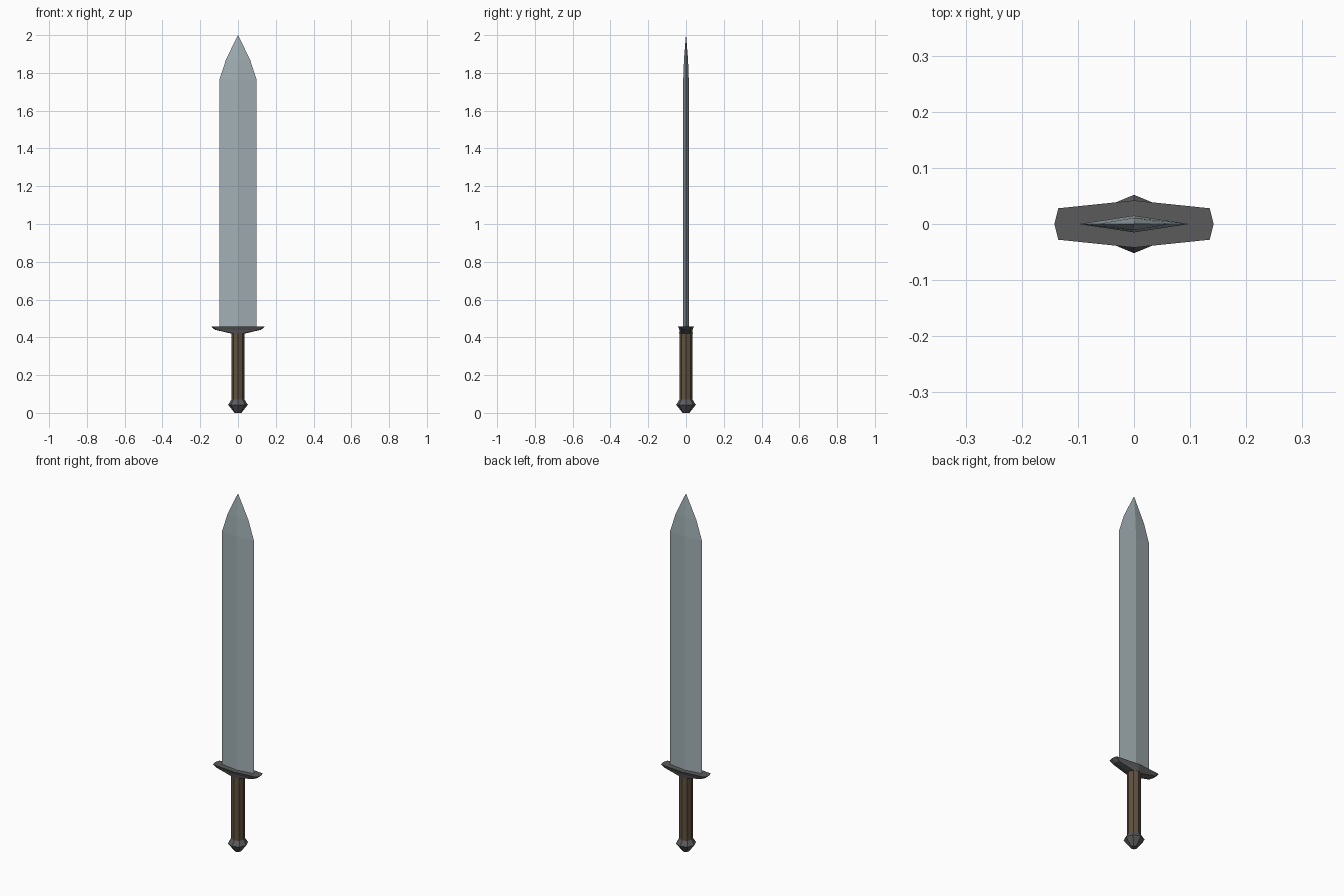
import bpy, math

if "Cube" in bpy.data.objects:
    bpy.data.objects.remove(bpy.data.objects["Cube"])


def material(name, color):
    m = bpy.data.materials.new(name)
    m.diffuse_color = (*color, 1)
    m.use_nodes = True
    m.node_tree.nodes["Principled BSDF"].inputs["Base Color"].default_value = m.diffuse_color
    return m


def loft(name, rings, mat):
    """Skin equal-length rings of points, capping both ends."""
    n = len(rings[0])
    verts = [p for ring in rings for p in ring]
    faces = [tuple(reversed(range(n))), tuple(range(len(verts) - n, len(verts)))]
    for r in range(len(rings) - 1):
        for i in range(n):
            a, b = r * n + i, r * n + (i + 1) % n
            faces.append((a, b, b + n, a + n))
    mesh = bpy.data.meshes.new(name)
    mesh.from_pydata(verts, [], faces)
    mesh.materials.append(mat)
    obj = bpy.data.objects.new(name, mesh)
    bpy.context.collection.objects.link(obj)
    return obj


def octagon(r, z):
    return [(r * math.cos(i * math.pi / 4), r * math.sin(i * math.pi / 4), z) for i in range(8)]


def guard_ring(end, corner_x, corner_y, mid_y, z):
    return [(end, 0, z), (corner_x, corner_y, z), (0, mid_y, z), (-corner_x, corner_y, z),
            (-end, 0, z), (-corner_x, -corner_y, z), (0, -mid_y, z), (corner_x, -corner_y, z)]


def diamond(w, t, z):
    return [(w, 0, z), (0, t, z), (-w, 0, z), (0, -t, z)]


steel = material("blade steel", (0.36, 0.43, 0.455))
iron = material("dark iron", (0.105, 0.105, 0.108))
leather = material("brown leather", (0.115, 0.083, 0.05))

# Pommel and grip
loft("pommel", [octagon(0.018, 0), octagon(0.052, 0.043), octagon(0.035, 0.07)], iron)
loft("grip", [octagon(0.035, 0.065), octagon(0.035, 0.425)], leather)

# Crossguard flaring outward from the grip
loft("crossguard", [octagon(0.036, 0.42),
                    guard_ring(0.122, 0.115, 0.022, 0.035, 0.44),
                    guard_ring(0.142, 0.135, 0.028, 0.042, 0.457)], iron)

# Diamond-section blade tapering to a point
loft("blade", [diamond(0.098, 0.015, 0.45), diamond(0.098, 0.015, 1.765),
               diamond(0.064, 0.011, 1.87), diamond(0.0005, 0.0005, 2.0)], steel)
